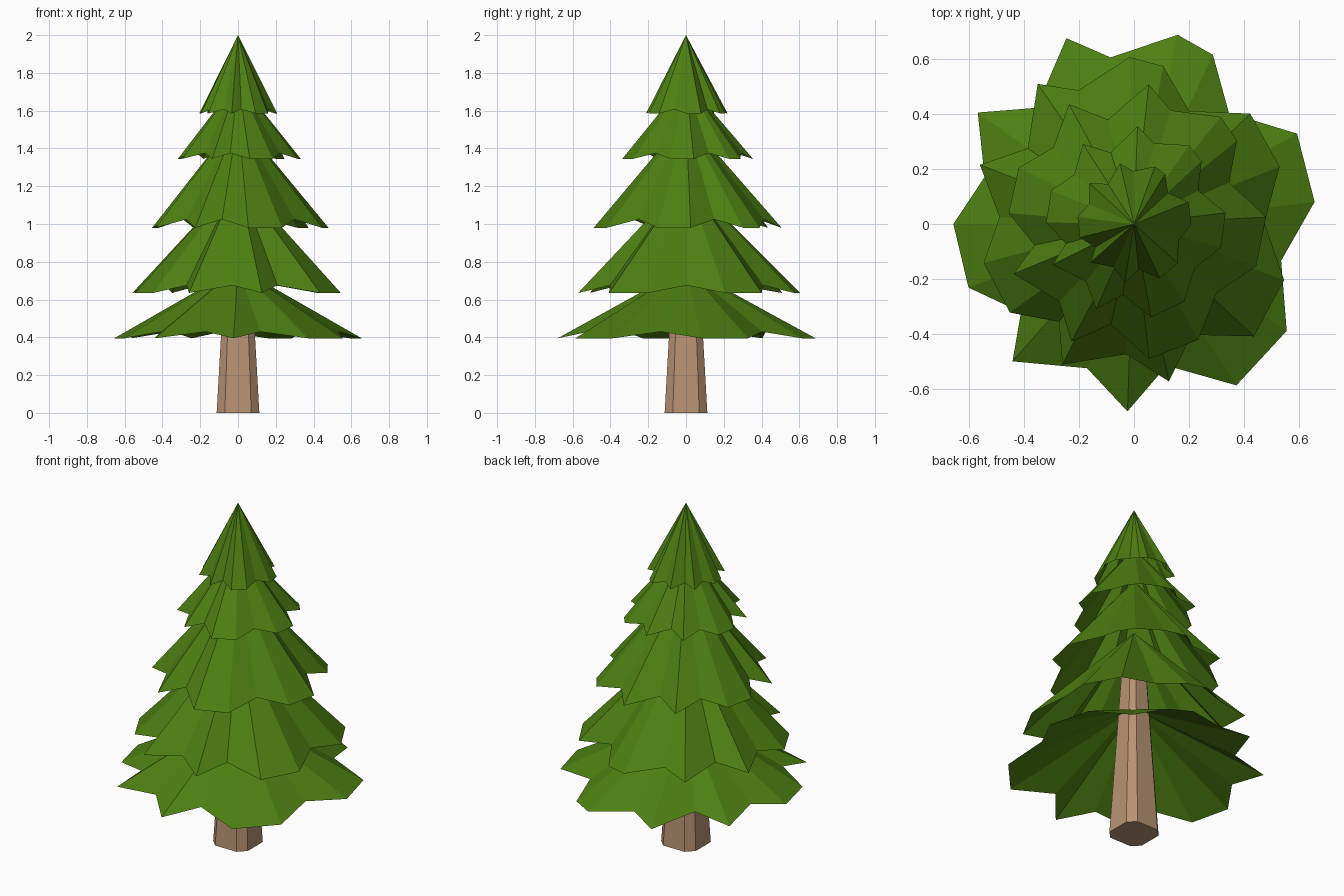
import bpy, bmesh, math

if "Cube" in bpy.data.objects:
    bpy.data.objects.remove(bpy.data.objects["Cube"])


def material(name, color):
    m = bpy.data.materials.new(name)
    m.diffuse_color = (*color, 1)
    m.use_nodes = True
    m.node_tree.nodes["Principled BSDF"].inputs["Base Color"].default_value = m.diffuse_color
    return m


def make_object(name, bm, mat):
    bmesh.ops.recalc_face_normals(bm, faces=bm.faces)
    me = bpy.data.meshes.new(name)
    bm.to_mesh(me)
    bm.free()
    me.materials.append(mat)
    ob = bpy.data.objects.new(name, me)
    bpy.context.collection.objects.link(ob)
    return ob


green = material("needle green", (0.075, 0.215, 0.006))
brown = material("bark brown", (0.48, 0.29, 0.175))

# Irregular star rim shared by every tier: (angle, radius); under 0.62 is a notch
STAR = [(7, .66), (29, .676), (49.5, .53), (65, .677), (77, .704), (98, .61),
        (110, .717), (130, .55), (144.5, .696), (162.5, .568), (180, .655),
        (201, .643), (218, .52), (228.5, .665), (252, .55), (268, .68),
        (283, .527), (302.4, .693), (325, .676), (346, .55)]


# One tier: an open cone with a jagged rim whose notches sit slightly higher
def tier(name, turn, scale, z_rim, z_apex, notch):
    bm = bmesh.new()
    apex = bm.verts.new((0, 0, z_apex))
    rim = []
    for deg, r in STAR:
        a = math.radians(deg + turn)
        z = z_rim + (notch if r < 0.62 else 0)
        rim.append(bm.verts.new((r * scale * math.cos(a), r * scale * math.sin(a), z)))
    for i, v in enumerate(rim):
        bm.faces.new((v, rim[(i + 1) % len(rim)], apex))
    ob = make_object(name, bm, green)
    # An open cone has no inside, so make sure its faces look outward
    if ob.data.polygons[0].normal.z < 0:
        ob.data.flip_normals()


tier("bottom_branches", 0, 1.0, 0.395, 0.77, 0.035)
tier("lower_branches", 14.5, 0.86, 0.635, 1.24, 0.04)
tier("middle_branches", -26, 0.71, 0.98, 1.56, 0.045)
tier("upper_branches", -22, 0.495, 1.345, 1.76, 0.03)
tier("top_branches", -7, 0.315, 1.585, 2.0, 0.022)

# Trunk: tapered square post with chamfered corners
bm = bmesh.new()
w, c = 0.113, 0.07
outline = [(c, -w), (w, -c), (w, c), (c, w), (-c, w), (-w, c), (-w, -c), (-c, -w)]
low = [bm.verts.new((x, y, 0)) for x, y in outline]
high = [bm.verts.new((x * .5, y * .5, 1.0)) for x, y in outline]
bm.faces.new(low)
bm.faces.new(high)
for i in range(8):
    j = (i + 1) % 8
    bm.faces.new((low[i], low[j], high[j], high[i]))
make_object("trunk", bm, brown)
